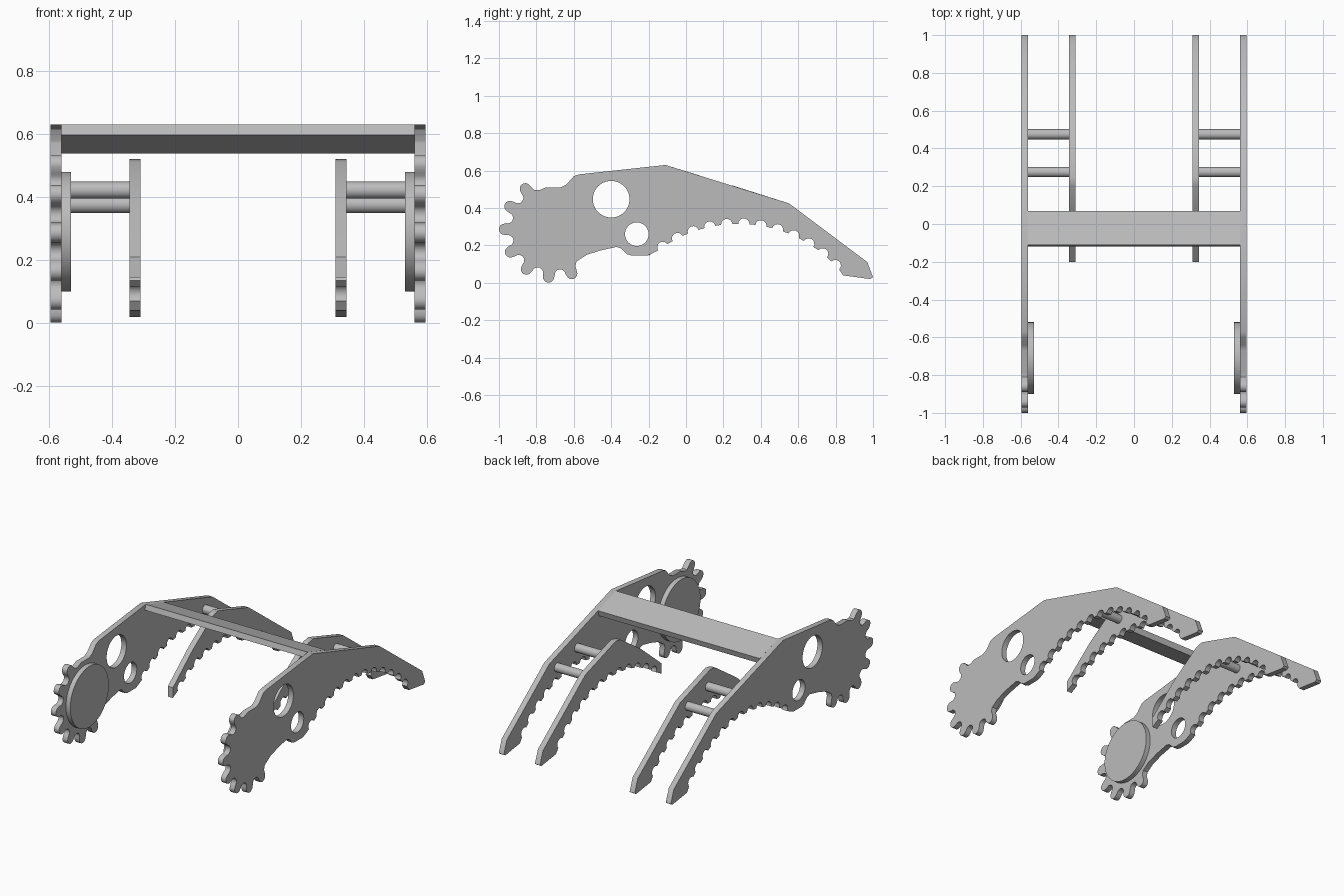
import bpy, bmesh
from math import cos, sin, radians
from mathutils import Matrix

cube = bpy.data.objects.get("Cube")
if cube:
    bpy.data.objects.remove(cube)

grey = bpy.data.materials.new("plain grey")
grey.use_nodes = True
grey.diffuse_color = (0.5, 0.5, 0.5, 1)
grey.node_tree.nodes["Principled BSDF"].inputs["Base Color"].default_value = (0.5, 0.5, 0.5, 1)

# Local profile axes (y, z, thickness) turned to world (y, z, x)
TURN = Matrix(((0, 0, 1, 0), (1, 0, 0, 0), (0, 1, 0, 0), (0, 0, 0, 1)))


def arc(centre, r, start, end, steps):
    """Points on a circular arc, angles in degrees."""
    angles = [radians(start + (end - start) * i / steps) for i in range(steps + 1)]
    return [(centre[0] + r * cos(a), centre[1] + r * sin(a)) for a in angles]


def circle(centre, r, steps=48):
    return arc(centre, r, 0, 360, steps)[:-1]


def polar(centre, r, angle):
    return arc(centre, r, angle, angle, 1)[0]


def slab(name, x0, x1, outline, holes=()):
    """Extrude a side profile, with holes, from x0 to x1."""
    curve = bpy.data.curves.new(name, 'CURVE')
    curve.dimensions = '2D'
    curve.fill_mode = 'BOTH'
    curve.extrude = abs(x1 - x0) / 2
    for loop in (outline, *holes):
        spline = curve.splines.new('POLY')
        spline.points.add(len(loop) - 1)
        for point, (y, z) in zip(spline.points, loop):
            point.co = (y, z, 0, 1)
        spline.use_cyclic_u = True
    helper = bpy.data.objects.new(name + "_profile", curve)
    mesh = bpy.data.meshes.new_from_object(helper)
    bpy.data.objects.remove(helper)
    bpy.data.curves.remove(curve)
    bm = bmesh.new()
    bm.from_mesh(mesh)
    bmesh.ops.transform(bm, verts=bm.verts, matrix=Matrix.Translation(((x0 + x1) / 2, 0, 0)) @ TURN)
    bmesh.ops.remove_doubles(bm, verts=bm.verts, dist=0.0001)
    bmesh.ops.recalc_face_normals(bm, faces=bm.faces)
    bm.to_mesh(mesh)
    bm.free()
    mesh.materials.clear()
    mesh.materials.append(grey)
    mesh.shade_smooth()
    mesh.set_sharp_from_angle(angle=radians(35))
    obj = bpy.data.objects.new(name, mesh)
    bpy.context.collection.objects.link(obj)
    return obj


# Toothed wheel rim at the front of each outer plate
HUB = (-0.71, 0.29)
rim = []
for k in range(7):
    a = 125 + 27.9 * k
    rim += arc(polar(HUB, 0.26, a), 0.03, a - 90, a + 90, 8)
    if k < 6:
        g = a + 13.95
        rim += arc(polar(HUB, 0.25, g), 0.029, g - 90, g - 270, 8)

# Scalloped lower edge shared by all plates, running front to back
ARCH = (0.28, -0.40)
scallops = []
for k in range(12):
    a = 124.4 - 7.35 * k
    scallops += arc(polar(ARCH, 0.715, a), 0.03, a + 180 - 90, a - 90, 8)

tail = [(0.84, 0.04), (0.985, 0.02), (1.0, 0.03), (0.97, 0.11), (0.55, 0.425)]
belly = [(-0.592, 0.09), (-0.585, 0.115), (-0.53, 0.15), (-0.45, 0.175), (-0.37, 0.192),
         (-0.345, 0.183), (-0.315, 0.153), (-0.29, 0.145), (-0.21, 0.145), (-0.185, 0.155)]
shoulder = [(-0.11, 0.63), (-0.57, 0.58), (-0.6, 0.57), (-0.64, 0.525), (-0.67, 0.51),
            (-0.75, 0.51), (-0.785, 0.495), (-0.81, 0.495)]
outer = rim + belly + scallops + tail + shoulder
nose = [(0.25, 0.52), (0.2, 0.51), (0, 0.375), (-0.2, 0.21), (-0.2, 0.145), (-0.185, 0.155)]
inner = scallops + tail + nose

# Mirrored side assemblies
for side, s in (("left", 1), ("right", -1)):
    slab(side + "_outer_plate", s * 0.56, s * 0.595, outer,
         [circle((-0.40, 0.447), 0.098), circle((-0.263, 0.26), 0.063)])
    slab(side + "_inner_plate", s * 0.31, s * 0.345, inner)
    slab(side + "_hub_disc", s * 0.53, s * 0.56, circle(HUB, 0.19, 64))
    slab(side + "_front_rod", s * 0.345, s * 0.56, circle((0.275, 0.422), 0.027, 32))
    slab(side + "_rear_rod", s * 0.345, s * 0.56, circle((0.475, 0.376), 0.027, 32))

# Tilted plate joining the two sides
slab("cross_plate", -0.56, 0.56, [(-0.11, 0.63), (0.07, 0.575), (0.06, 0.539), (-0.12, 0.597)])
